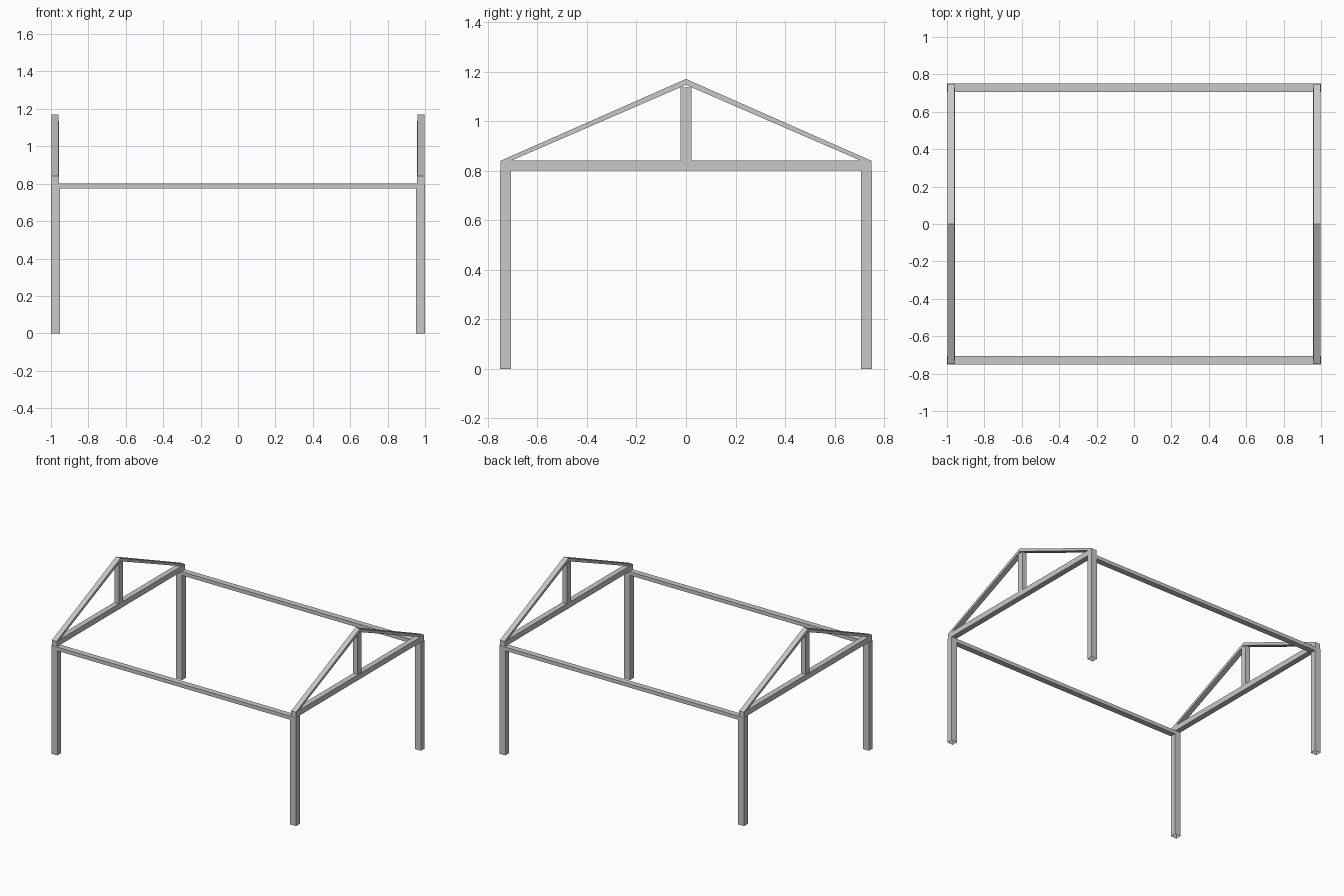
import bpy
import bmesh

cube = bpy.data.objects.get("Cube")
if cube:
    bpy.data.objects.remove(cube, do_unlink=True)

# Single flat grey for the whole frame
grey = bpy.data.materials.new("light grey")
grey.use_nodes = True
colour = (0.58, 0.58, 0.58, 1)
grey.diffuse_color = colour
grey.node_tree.nodes["Principled BSDF"].inputs["Base Color"].default_value = colour


def finish(name, bm):
    bmesh.ops.recalc_face_normals(bm, faces=bm.faces[:])
    mesh = bpy.data.meshes.new(name)
    bm.to_mesh(mesh)
    bm.free()
    mesh.materials.append(grey)
    obj = bpy.data.objects.new(name, mesh)
    bpy.context.scene.collection.objects.link(obj)


def prism(name, profile, x0, x1, open_bottom=False):
    """Extrude a (y, z) profile along x."""
    bm = bmesh.new()
    face = bm.faces.new([bm.verts.new((x0, y, z)) for y, z in profile])
    extruded = bmesh.ops.extrude_face_region(bm, geom=[face])["geom"]
    moved = [v for v in extruded if isinstance(v, bmesh.types.BMVert)]
    bmesh.ops.translate(bm, verts=moved, vec=(x1 - x0, 0, 0))
    bmesh.ops.recalc_face_normals(bm, faces=bm.faces[:])
    if open_bottom:
        foot = [f for f in bm.faces if f.normal.z < -0.9]
        bmesh.ops.delete(bm, geom=foot, context='FACES_ONLY')
    finish(name, bm)


def box(name, x, y, z, open_bottom=False):
    profile = [(y[0], z[0]), (y[1], z[0]), (y[1], z[1]), (y[0], z[1])]
    prism(name, profile, x[0], x[1], open_bottom)


def span(side, inner, outer):
    return sorted((side * inner, side * outer))


HALF_Y = 0.75
EAVE = 0.80
TIE_TOP = 0.84

# Corner posts with open feet, and the long side beams
for end, sy in (("front", -1), ("back", 1)):
    y = span(sy, 0.707, HALF_Y)
    for side, sx in (("right", -1), ("left", 1)):
        box(f"{end}_{side}_post", span(sx, 0.952, 1.0), y, (0, EAVE), True)
    box(f"{end}_long_beam", (-0.955, 0.955), y, (0.773, EAVE))

# Gable trusses: tie beam, king post and a pair of rafters
for side, sx in (("right", -1), ("left", 1)):
    box(f"{side}_tie_beam", span(sx, 0.957, 0.998), (-0.748, 0.748), (EAVE, TIE_TOP))
    box(f"{side}_king_post", span(sx, 0.956, 0.993), (-0.022, 0.022), (TIE_TOP, 1.136))
    for end, sy in (("front", -1), ("back", 1)):
        rafter = [(sy * 0.748, TIE_TOP), (0, 1.17), (0, 1.146), (sy * 0.706, TIE_TOP)]
        prism(f"{side}_{end}_rafter", rafter, *span(sx, 0.959, 0.997))
